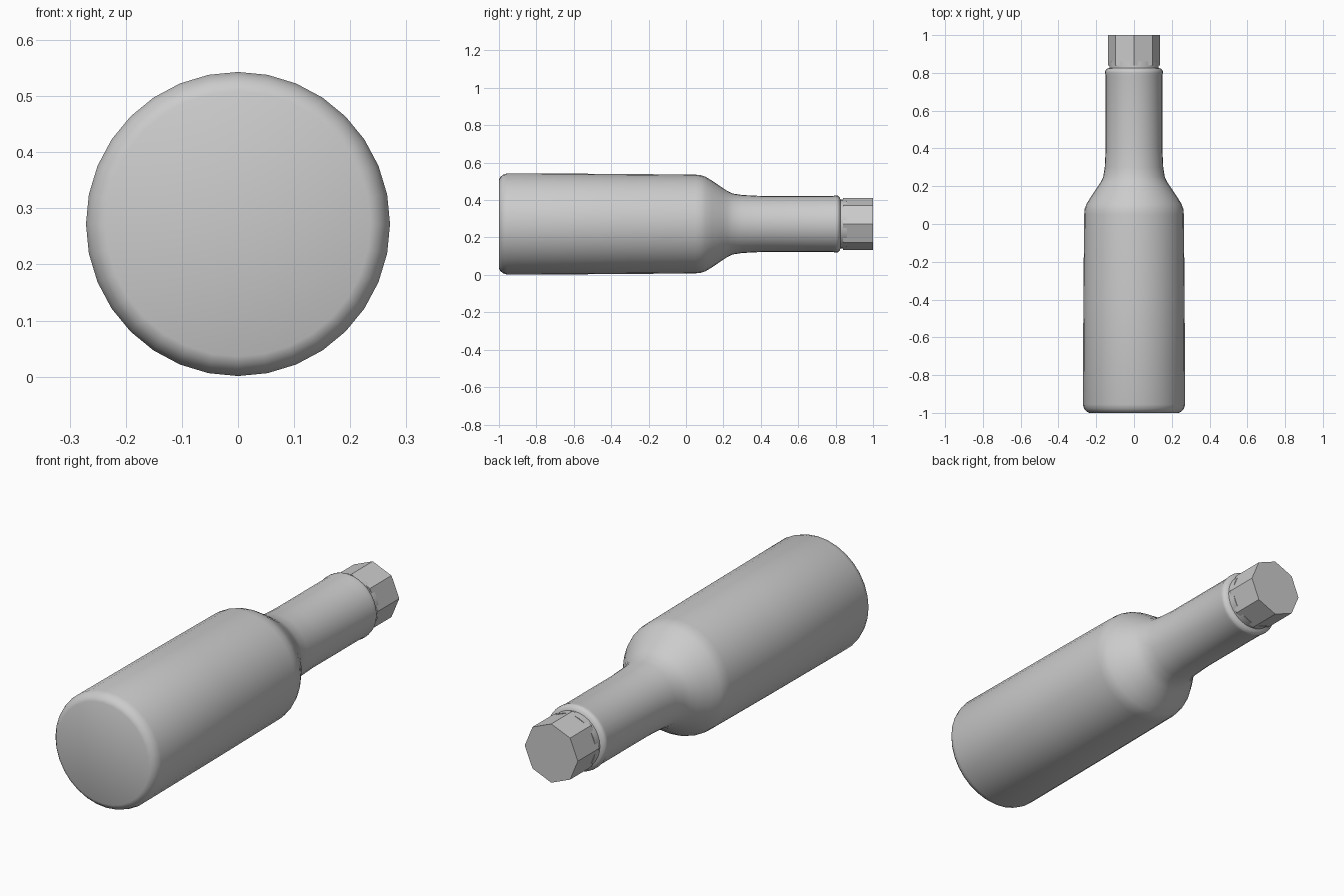
import bpy, bmesh, math

if "Cube" in bpy.data.objects:
    bpy.data.objects.remove(bpy.data.objects["Cube"])

AXIS_Z = 0.272


def lathe(name, profile, sides, smooth):
    """Revolve (y, radius) points around the lying bottle axis, with closed ends."""
    bm = bmesh.new()
    rings = []
    for y, r in profile:
        rings.append([bm.verts.new((r * math.cos(2 * math.pi * i / sides), y,
                                    AXIS_Z + r * math.sin(2 * math.pi * i / sides)))
                      for i in range(sides)])
    for a, b in zip(rings, rings[1:]):
        for i in range(sides):
            j = (i + 1) % sides
            bm.faces.new((a[i], a[j], b[j], b[i]))
    bm.faces.new(rings[0])
    bm.faces.new(rings[-1])
    bmesh.ops.recalc_face_normals(bm, faces=bm.faces)
    mesh = bpy.data.meshes.new(name)
    bm.to_mesh(mesh)
    bm.free()
    obj = bpy.data.objects.new(name, mesh)
    bpy.context.collection.objects.link(obj)
    if smooth:
        bpy.ops.object.select_all(action='DESELECT')
        obj.select_set(True)
        bpy.context.view_layer.objects.active = obj
        bpy.ops.object.shade_smooth_by_angle(angle=math.radians(50))
    return obj


# Bottle: rounded base, slightly tapered body, shoulder, neck and lip
lathe("bottle", [
    (-1.0, 0.236), (-0.993, 0.251), (-0.978, 0.264), (-0.955, 0.271),
    (-0.4, 0.268), (0.05, 0.264), (0.08, 0.261), (0.105, 0.252),
    (0.14, 0.231), (0.19, 0.197), (0.22, 0.177), (0.25, 0.163),
    (0.30, 0.155), (0.40, 0.150), (0.785, 0.150), (0.80, 0.153),
    (0.812, 0.152), (0.822, 0.142), (0.826, 0.131), (0.86, 0.131),
], 32, True)

# Faceted eight-sided cap
lathe("cap", [(0.84, 0.138), (1.0, 0.138)], 8, False)
